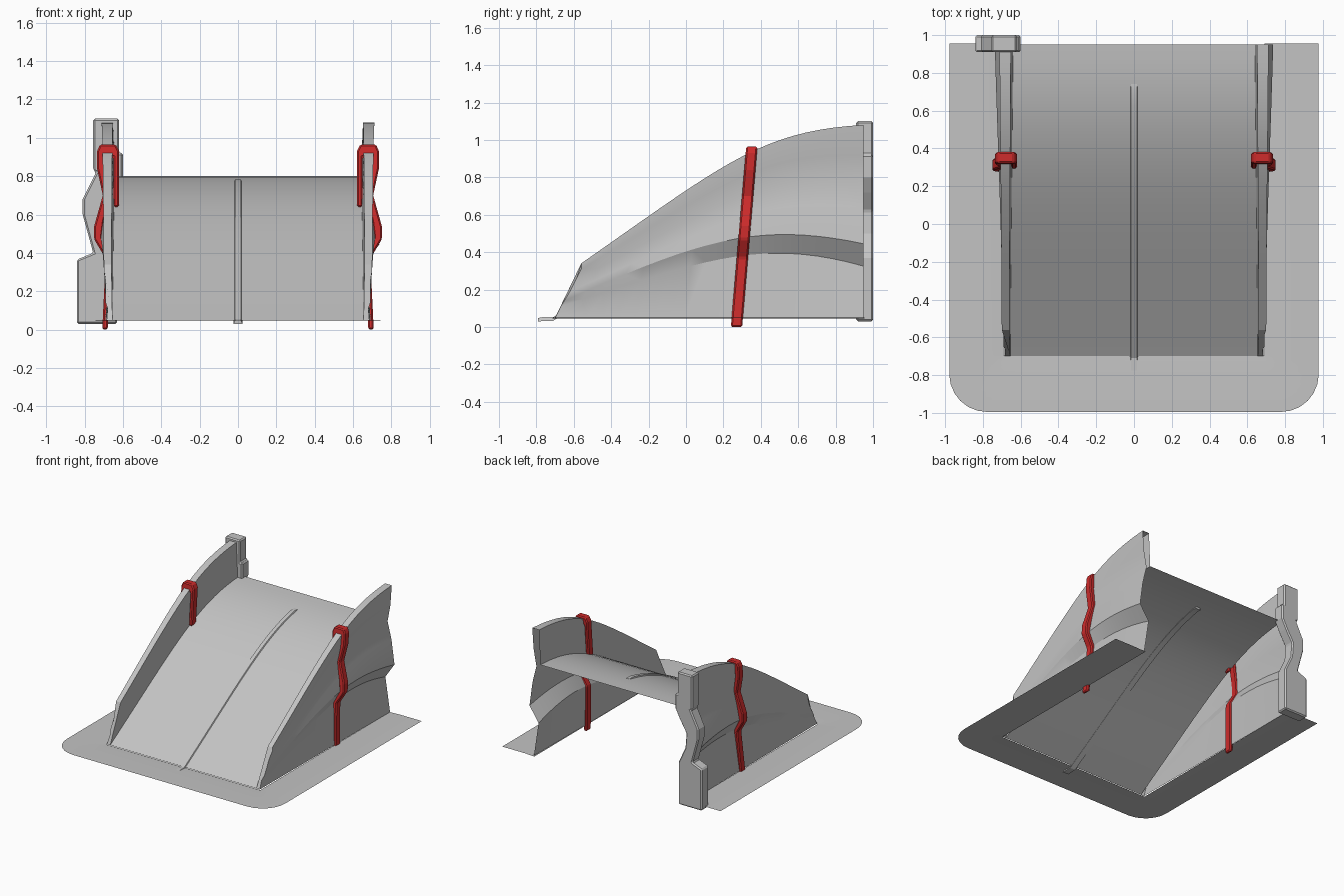
import bpy, bmesh, math
from mathutils import Vector
from mathutils.geometry import interpolate_bezier

cube = bpy.data.objects.get("Cube")
if cube:
    bpy.data.objects.remove(cube)


def material(name, rgb):
    m = bpy.data.materials.new(name)
    m.use_nodes = True
    m.diffuse_color = (*rgb, 1)
    bsdf = next(n for n in m.node_tree.nodes if n.type == 'BSDF_PRINCIPLED')
    bsdf.inputs["Base Color"].default_value = (*rgb, 1)
    return m


GREY = material("light grey", (0.55, 0.55, 0.55))
RED = material("red", (0.62, 0.025, 0.025))


def finish(name, bm, mat, bevel=0):
    me = bpy.data.meshes.new(name)
    bm.to_mesh(me)
    bm.free()
    me.materials.append(mat)
    ob = bpy.data.objects.new(name, me)
    bpy.context.collection.objects.link(ob)
    if bevel:
        mod = ob.modifiers.new("bevel", 'BEVEL')
        mod.width = bevel
        mod.segments = 1
        mod.limit_method = 'ANGLE'
    else:
        bpy.ops.object.select_all(action='DESELECT')
        bpy.context.view_layer.objects.active = ob
        ob.select_set(True)
        bpy.ops.object.shade_smooth_by_angle(angle=math.radians(28))
    return ob


def loft(rails, cap=False, side=1):
    """Skin neighbouring rails of equal length."""
    bm = bmesh.new()
    rows = [[bm.verts.new((p[0] * side, p[1], p[2])) for p in r] for r in rails]
    for a, b in zip(rows, rows[1:]):
        for i in range(len(a) - 1):
            bm.faces.new((a[i], b[i], b[i + 1], a[i + 1]))
    if cap:
        bm.faces.new([r[0] for r in reversed(rows)])
    if side < 0:
        bmesh.ops.reverse_faces(bm, faces=bm.faces)
    return bm


def rail(x0, x1, p0, h0, h1, p1, n=20):
    """Curve in the side plane, drifting from x0 at the front to x1 at the back."""
    pts = interpolate_bezier(*[Vector((x, *p)) for x, p in zip(
        (x0, x0 + (x1 - x0) / 3, x1 - (x1 - x0) / 3, x1), (p0, h0, h1, p1))], n)
    return [tuple(p) for p in pts]


def prism(outline, y0, y1, lean=0, side=1):
    """Extrude an x-z outline along y, leaning with height."""
    bm = bmesh.new()
    ends = [[bm.verts.new((x * side, y + lean * z, z)) for x, z in outline] for y in (y0, y1)]
    for e in ends:
        bm.faces.new(e)
    n = len(outline)
    for i in range(n):
        j = (i + 1) % n
        bm.faces.new((ends[0][i], ends[0][j], ends[1][j], ends[1][i]))
    bmesh.ops.recalc_face_normals(bm, faces=bm.faces)
    return bm


# Curved ramp deck
def deck_rail(x0, x1):
    return rail(x0, x1, (-.7, .05), (.1, .53), (.4, .78), (.95, .8))


finish("ramp_deck", loft([deck_rail(-.655, -.64), deck_rail(.655, .64)]), GREY)

# Fluted side walls: rails run from deck edge over the top and down to the ground
wall = [
    deck_rail(.655, .64),
    rail(.66, .652, (-.56, .34), (.2, .87), (.4, 1.05), (.95, 1.08)),
    rail(.70, .712, (-.56, .34), (.2, .87), (.4, 1.05), (.95, 1.08)),
    rail(.70, .70, (-.56, .31), (.2, .77), (.4, .93), (.95, .915)),
    rail(.69, .675, (-.59, .25), (.18, .65), (.4, .83), (.95, .78)),
    rail(.69, .71, (-.62, .19), (.15, .53), (.4, .72), (.95, .64)),
    rail(.69, .737, (-.65, .14), (.1, .48), (.4, .56), (.95, .445)),
    rail(.68, .655, (-.67, .11), (.1, .36), (.4, .48), (.95, .325)),
    rail(.685, .697, (-.7, .05), (-.15, .05), (.4, .05), (.95, .05)),
]

# Red straps wrapped over each wall
strap = [(.708, 0), (.69, .37), (.75, .47), (.75, .54), (.705, .7), (.735, .84),
         (.735, .93), (.72, .965), (.637, .965), (.62, .93), (.62, .64),
         (.65, .64), (.65, .9), (.695, .9), (.695, .84), (.665, .72),
         (.7, .56), (.71, .48), (.655, .38), (.68, 0)]

for side, label in ((1, "left"), (-1, "right")):
    finish(label + "_wall", loft(wall, True, side), GREY)
    finish(label + "_strap", prism(strap, .24, .3, .085, side), RED, .008)


# Ground sheet with rounded front corners, open beneath the ramp
def u_loop(half, front, r, z):
    pts = [(half, .955, z)]
    for cx, start in ((half - r, 0), (r - half, 90)):
        for k in range(7):
            a = math.radians(start + k * 15)
            pts.append((cx + r * math.cos(a), front + r - r * math.sin(a), z))
    return pts + [(-half, .955, z)]


finish("ground_sheet", loft([u_loop(.978, -.995, .2, .05), u_loop(.775, -.785, .09, .05),
                             u_loop(.69, -.7, .01, .046)]), GREY)

# Raised strip along the middle of the deck
path = [(-.79, .04), (-.71, .043)] + [(p[1], p[2]) for p in deck_rail(0, 0) if -.69 < p[1] < .72]
path.append((.74, .772))
section = [(-.024, -.01), (-.015, .009), (.015, .009), (.024, -.01)]
bm = loft([[(x, y, z + dz) for y, z in path] for x, dz in section + section[:1]])
bmesh.ops.remove_doubles(bm, verts=bm.verts, dist=1e-5)
bmesh.ops.holes_fill(bm, edges=bm.edges)
bmesh.ops.recalc_face_normals(bm, faces=bm.faces)
finish("centre_strip", bm, GREY)

# End post following the wall section
post = [(-.84, .03), (-.84, .365), (-.755, .4), (-.81, .6), (-.81, .68), (-.74, .82),
        (-.755, .83), (-.755, 1.1), (-.62, 1.1), (-.62, .92), (-.6, .92), (-.6, .8),
        (-.64, .72), (-.7, .62), (-.69, .5), (-.63, .37), (-.63, .03)]
finish("end_post", prism(post, .91, 1.0), GREY, .012)
